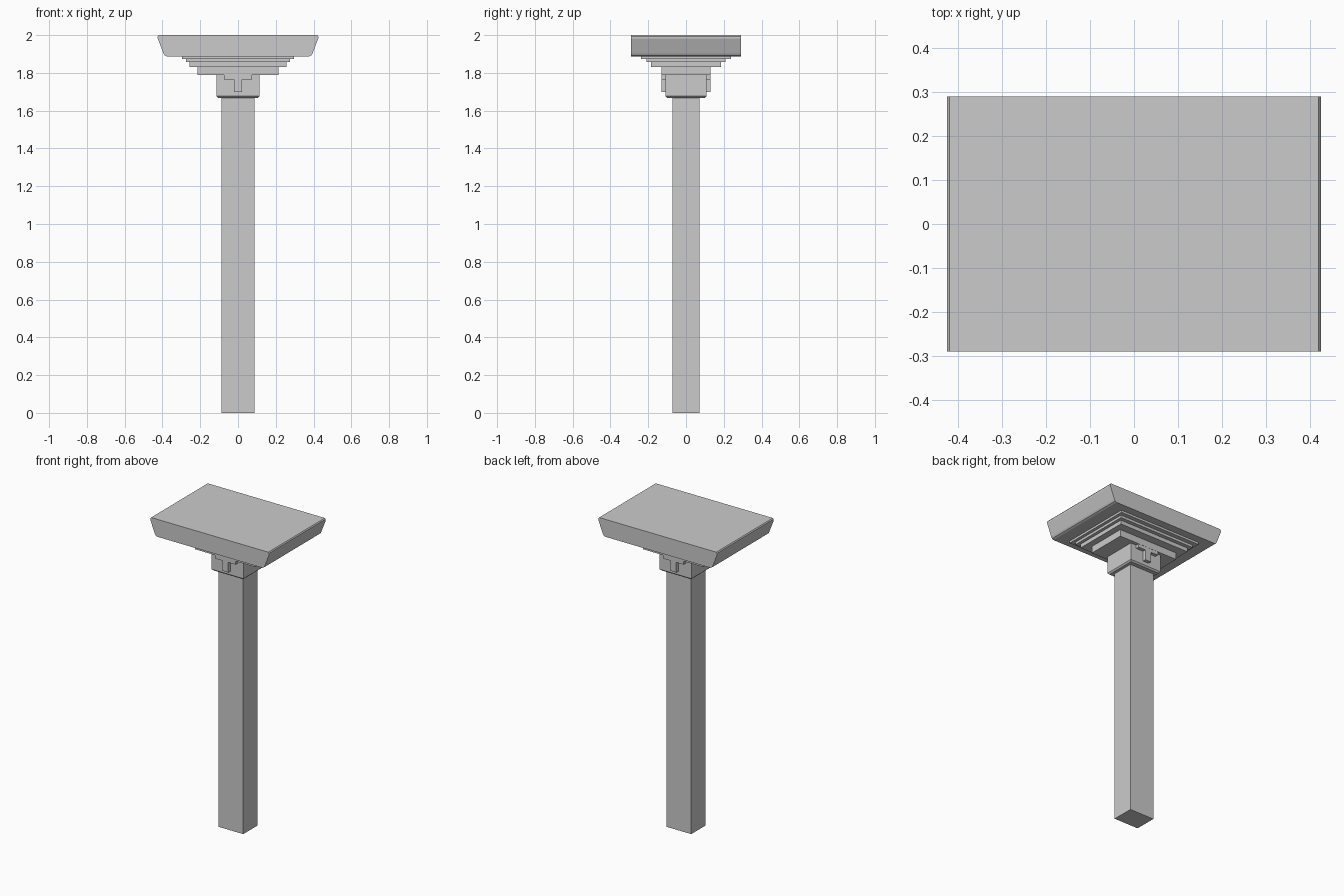
import bpy

if "Cube" in bpy.data.objects:
    bpy.data.objects.remove(bpy.data.objects["Cube"])


def prism(name, pts, axis, a, b):
    """Extrude a closed outline from a to b along axis 'y' (x,z outline) or 'z' (x,y outline)."""
    place = (lambda p, t: (p[0], t, p[1])) if axis == 'y' else (lambda p, t: (p[0], p[1], t))
    n = len(pts)
    verts = [place(p, a) for p in pts] + [place(p, b) for p in pts]
    faces = [list(range(n)), list(range(2 * n - 1, n - 1, -1))]
    faces += [(i, i + n, (i + 1) % n + n, (i + 1) % n) for i in range(n)]
    if axis == 'z':
        faces = [list(reversed(f)) for f in faces]
    mesh = bpy.data.meshes.new(name)
    mesh.from_pydata(verts, [], faces)
    obj = bpy.data.objects.new(name, mesh)
    bpy.context.collection.objects.link(obj)
    return obj


def box(name, hx, hy, z0, z1):
    return prism(name, [(-hx, -hy), (hx, -hy), (hx, hy), (-hx, hy)], 'z', z0, z1)


def symmetric(half):
    """Mirror a right-hand outline (bottom to top) across x = 0."""
    return half + [(-x, z) for x, z in reversed(half)]


# Fix winding so every solid has outward normals
def tidy(obj):
    import bmesh
    bm = bmesh.new()
    bm.from_mesh(obj.data)
    bmesh.ops.recalc_face_normals(bm, faces=bm.faces)
    bm.to_mesh(obj.data)
    bm.free()


parts = []

# Square shaft
parts.append(box("shaft", 0.088, 0.072, 0.0, 1.672))

# Neck block with a chamfered lower edge
neck = box("neck_block", 0.115, 0.108, 1.668, 1.788)
bevel = neck.modifiers.new("chamfer", 'BEVEL')
bevel.width = 0.009
bevel.segments = 1
bevel.limit_method = 'WEIGHT'
weights = neck.data.attributes.new("bevel_weight_edge", 'FLOAT', 'EDGE')
for e in neck.data.edges:
    if all(neck.data.vertices[v].co.z < 1.7 for v in e.vertices):
        weights.data[e.index].value = 1.0

# T-shaped ornaments on front and back of the neck
tee = symmetric([(0.021, 1.70), (0.021, 1.766), (0.074, 1.766), (0.074, 1.788)])
parts.append(prism("front_ornament", tee, 'y', -0.13, -0.10))
parts.append(prism("back_ornament", tee, 'y', 0.10, 0.13))

# Stepped mouldings widening upward
steps = [(0.215, 0.131, 1.788, 1.832),
         (0.256, 0.185, 1.832, 1.857),
         (0.276, 0.21, 1.857, 1.873),
         (0.296, 0.238, 1.873, 1.888)]
for i, s in enumerate(steps):
    parts.append(box(f"moulding_step_{i + 1}", *s))

# Top slab with sloping ends
slab = symmetric([(0.376, 1.887), (0.388, 1.892), (0.394, 1.902),
                  (0.425, 1.982), (0.425, 1.993), (0.42, 2.0)])
parts.append(prism("top_slab", slab, 'y', -0.29, 0.29))

for p in parts:
    tidy(p)
